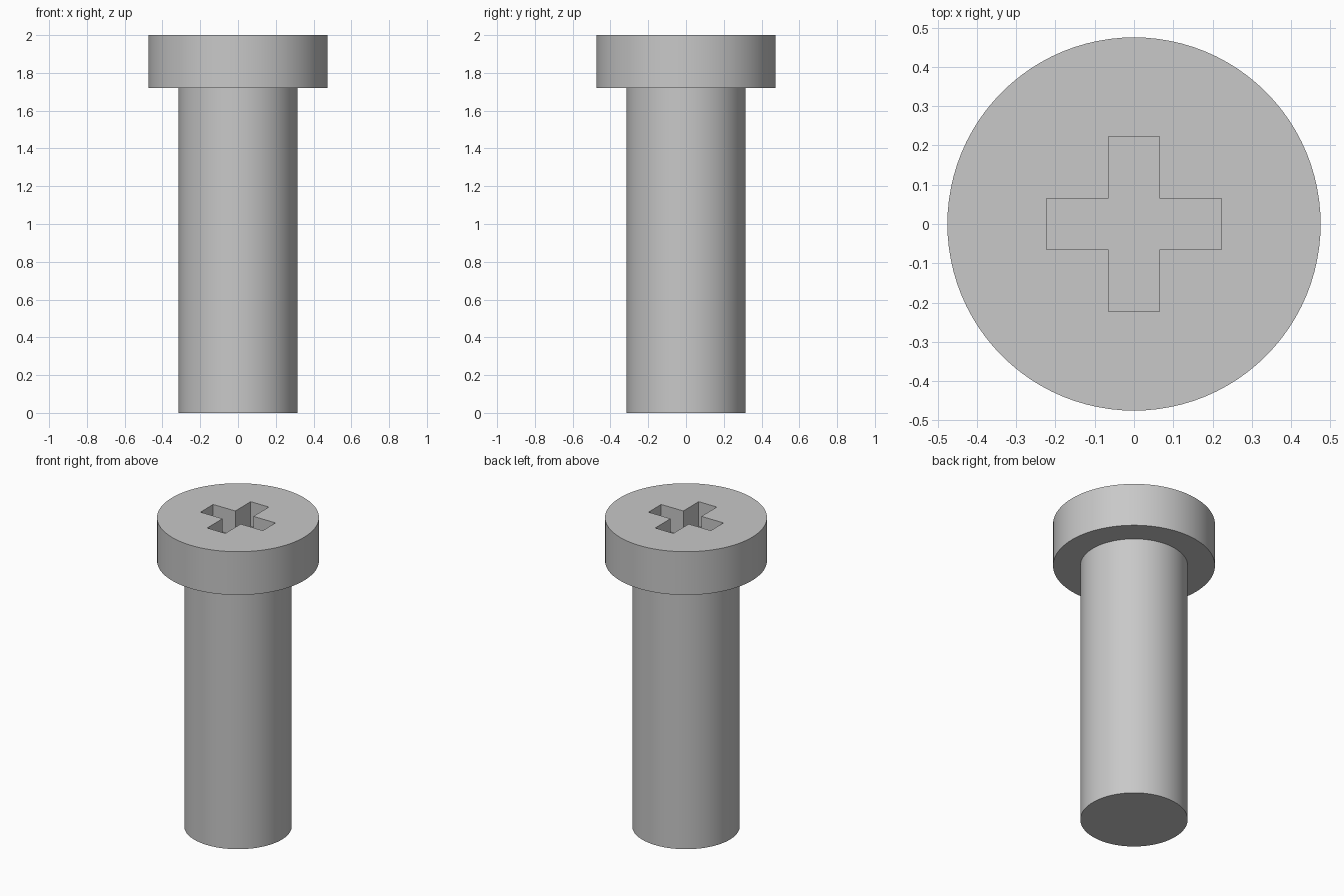
import bpy, bmesh, math

if "Cube" in bpy.data.objects:
    bpy.data.objects.remove(bpy.data.objects["Cube"], do_unlink=True)

SHAFT_R, HEAD_R = 0.315, 0.475
HEAD_Z, TOP_Z = 1.72, 2.0
ARM, HALF_WIDTH, DEPTH = 0.223, 0.065, 0.16
SEGMENTS = 96

# Plain grey metal
metal = bpy.data.materials.new("grey_metal")
metal.use_nodes = True
grey = (0.58, 0.58, 0.58, 1.0)
metal.diffuse_color = grey
for node in metal.node_tree.nodes:
    if node.type == "BSDF_PRINCIPLED":
        node.inputs["Base Color"].default_value = grey


def make_object(name, bm):
    bmesh.ops.recalc_face_normals(bm, faces=bm.faces[:])
    mesh = bpy.data.meshes.new(name)
    bm.to_mesh(mesh)
    bm.free()
    mesh.materials.append(metal)
    obj = bpy.data.objects.new(name, mesh)
    bpy.context.collection.objects.link(obj)
    return obj


def extrude_outline(name, outline, bottom, top):
    bm = bmesh.new()
    base = bm.faces.new([bm.verts.new((x, y, bottom)) for x, y in outline])
    result = bmesh.ops.extrude_face_region(bm, geom=[base], use_keep_orig=True)
    raised = [v for v in result["geom"] if isinstance(v, bmesh.types.BMVert)]
    bmesh.ops.translate(bm, verts=raised, vec=(0, 0, top - bottom))
    return make_object(name, bm)


# Shaft and head: one stepped profile, closed by flat ends
bm = bmesh.new()
rings = []
for r, z in [(SHAFT_R, 0), (SHAFT_R, HEAD_Z), (HEAD_R, HEAD_Z), (HEAD_R, TOP_Z)]:
    angles = [math.tau * i / SEGMENTS for i in range(SEGMENTS)]
    rings.append([bm.verts.new((r * math.cos(a), r * math.sin(a), z)) for a in angles])
for low, high in zip(rings, rings[1:]):
    for i in range(SEGMENTS):
        j = (i + 1) % SEGMENTS
        bm.faces.new((low[i], low[j], high[j], high[i]))
bm.faces.new(rings[0])
bm.faces.new(rings[-1])
screw = make_object("screw_body", bm)

# Cross-shaped drive recess: one arm turned four times
cross = []
for turn in range(4):
    c, s = [(1, 0), (0, 1), (-1, 0), (0, -1)][turn]
    for x, y in [(ARM, -HALF_WIDTH), (ARM, HALF_WIDTH), (HALF_WIDTH, HALF_WIDTH)]:
        cross.append((x * c - y * s, x * s + y * c))
cutter = extrude_outline("recess_cutter", cross, TOP_Z - DEPTH, TOP_Z + 0.1)
cutter.hide_render = True

cut = screw.modifiers.new("drive_recess", "BOOLEAN")
cut.operation = "DIFFERENCE"
cut.solver = "EXACT"
cut.object = cutter

bpy.ops.object.select_all(action="DESELECT")
screw.select_set(True)
bpy.context.view_layer.objects.active = screw
bpy.ops.object.modifier_apply(modifier=cut.name)
bpy.data.objects.remove(cutter, do_unlink=True)

# Round sides smooth, rims and recess crisp
bpy.ops.object.shade_smooth_by_angle(angle=math.radians(30))
